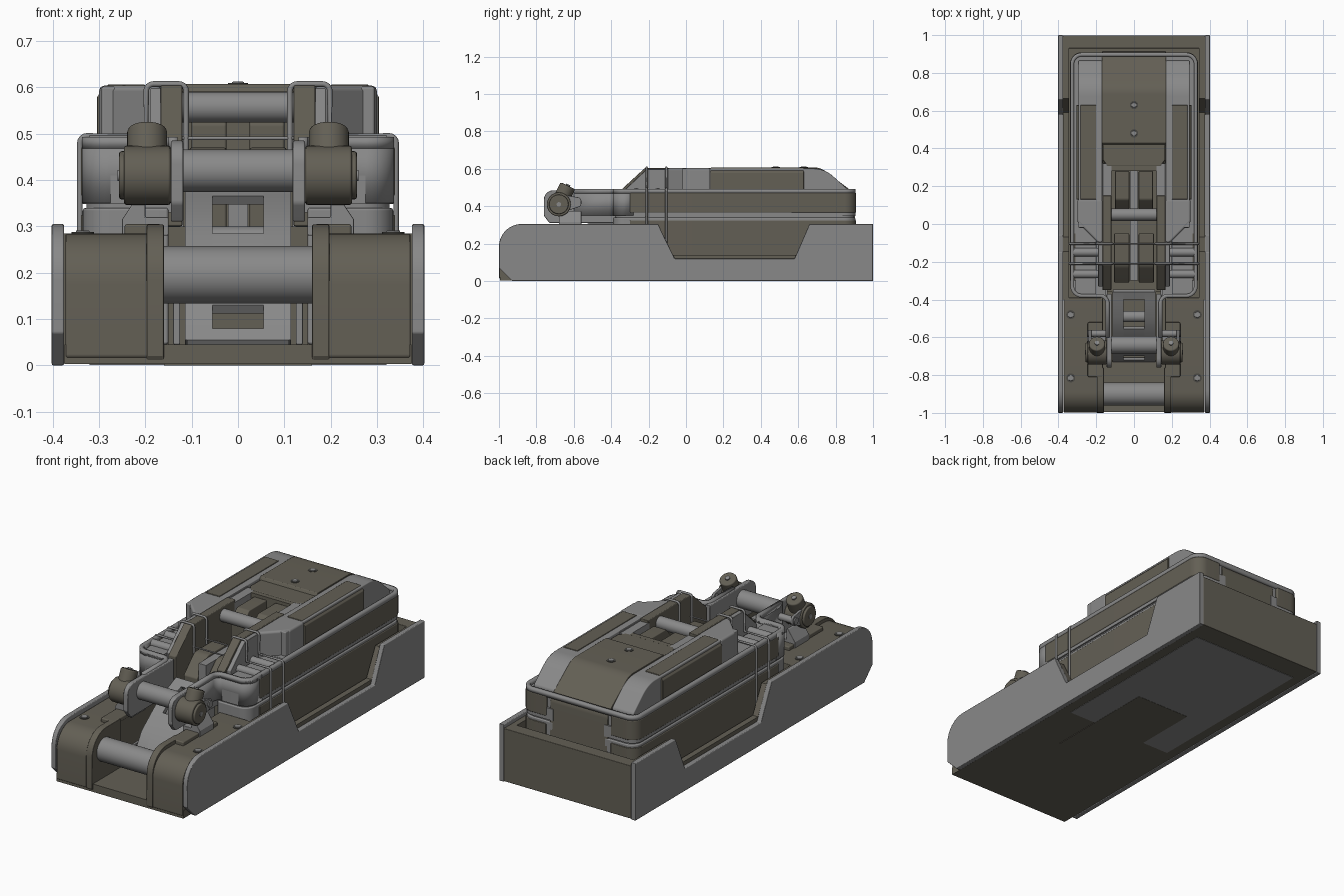
import bpy, bmesh, math
from mathutils import Vector

def material(name, c):
    m = bpy.data.materials.new(name)
    m.diffuse_color = (*c, 1)
    return m

BROWN = material("warm dark grey", (0.125, 0.115, 0.09))
GREY = material("mid grey", (0.25, 0.25, 0.25))
DARK = material("dark grey", (0.07, 0.068, 0.06))

def fillet(pts, closed=True, n=8):
    """Round the corners given as (a, b, radius); (a, b) stays sharp."""
    out, k = [], len(pts)
    for i, p in enumerate(pts):
        v = Vector(p[:2])
        if len(p) < 3 or (not closed and i in (0, k - 1)):
            out.append(v)
            continue
        d1 = (Vector(pts[i - 1][:2]) - v).normalized()
        d2 = (Vector(pts[(i + 1) % k][:2]) - v).normalized()
        half = d1.angle(d2) / 2
        t, w = p[2] / math.tan(half), math.sin(half)
        for j in range(n + 1):
            s = j / n
            a, b, c = (1 - s) ** 2, 2 * w * s * (1 - s), s * s
            out.append(((v + d1 * t) * a + v * b + (v + d2 * t) * c) / (a + b + c))
    return out

def finish(name, bm, mat, mirror=False, bevel=0.0, recalc=True):
    if recalc:
        bmesh.ops.recalc_face_normals(bm, faces=bm.faces)
    me = bpy.data.meshes.new(name)
    bm.to_mesh(me)
    bm.free()
    me.materials.append(mat)
    ob = bpy.data.objects.new(name, me)
    bpy.context.collection.objects.link(ob)
    if mirror:
        ob.modifiers.new("mirror", "MIRROR")
    if bevel:
        b = ob.modifiers.new("bevel", "BEVEL")
        b.width, b.segments, b.limit_method, b.angle_limit = bevel, 2, "ANGLE", 0.7
        b.harden_normals = True
    return ob

def to3(axis, p, h):
    return {"x": (h, p[0], p[1]), "y": (p[0], h, p[1]), "z": (p[0], p[1], h)}[axis]

def prism(name, axis, pts, lo, hi, mat, mirror=False, bevel=0.0):
    bm = bmesh.new()
    pts = fillet(pts)
    a = [bm.verts.new(to3(axis, p, lo)) for p in pts]
    b = [bm.verts.new(to3(axis, p, hi)) for p in pts]
    bm.faces.new(a)
    bm.faces.new(b[::-1])
    for i in range(len(a)):
        j = (i + 1) % len(a)
        bm.faces.new((a[i], b[i], b[j], a[j]))
    return finish(name, bm, mat, mirror, bevel)

def box(name, x, y, z, mat, mirror=False, bevel=0.0):
    return prism(name, "z", [(x[0], y[0]), (x[1], y[0]), (x[1], y[1]), (x[0], y[1])],
                 z[0], z[1], mat, mirror, bevel)

def rod(name, p, q, r, mat, mirror=False, bevel=0.0, seg=32):
    p, q = Vector(p), Vector(q)
    bm = bmesh.new()
    rot = (q - p).to_track_quat("Z", "Y").to_matrix().to_4x4()
    rot.translation = (p + q) / 2
    bmesh.ops.create_cone(bm, cap_ends=True, segments=seg, radius1=r, radius2=r,
                          depth=(q - p).length, matrix=rot)
    return finish(name, bm, mat, mirror, bevel)

def wall(name, path, z0, z1, thick, mat):
    bm = bmesh.new()
    pts = fillet(path, False)
    a = [bm.verts.new((*p, z0)) for p in pts]
    b = [bm.verts.new((*p, z1)) for p in pts]
    for i in range(len(a) - 1):
        bm.faces.new((a[i], a[i + 1], b[i + 1], b[i]))
    ob = finish(name, bm, mat, recalc=False)
    s = ob.modifiers.new("thickness", "SOLIDIFY")
    s.thickness, s.offset = thick, -1

# --- base: side plates, front blocks, tray ---
notch = [(0.66, 0.305), (0.58, 0.12), (-0.06, 0.12), (-0.15, 0.305)]
prism("side_plate", "x", [(-0.93, 0), (1, 0), (1, 0.305)] + notch +
      [(-1, 0.305, 0.12), (-1, 0.07)], 0.375, 0.402, GREY, True, 0.004)
prism("tray_wall", "x", [(-0.4, 0.004), (0.99, 0.004), (0.99, 0.285), (0.665, 0.285), (0.59, 0.14),
      (-0.07, 0.14), (-0.145, 0.285), (-0.4, 0.285)], 0.345, 0.376, BROWN, True)
prism("front_block", "x", [(-0.98, 0.003), (-0.39, 0.003), (-0.39, 0.285), (-0.998, 0.285, 0.11),
      (-0.998, 0.02)], 0.165, 0.372, BROWN, True, 0.004)
prism("roller_cheek", "x", [(-0.99, 0.004), (-0.76, 0.004), (-0.76, 0.304), (-1, 0.304, 0.12),
      (-1, 0.02)], 0.16, 0.197, BROWN, True, 0.003)
box("base_floor", (-0.374, 0.374), (-0.995, 0.98), (0.003, 0.045), BROWN)
box("back_wall", (-0.376, 0.376), (0.93, 0.998), (0.003, 0.285), BROWN, False, 0.003)
box("bottom_panel", (-0.32, 0.32), (-0.12, 0.88), (0.001, 0.01), GREY)
box("bottom_patch", (-0.16, 0.16), (-0.4, 0.23), (0, 0.009), BROWN)
rod("front_roller", (-0.165, -0.9, 0.195), (0.165, -0.9, 0.195), 0.062, GREY)
for i, y in enumerate((-0.48, -0.815)):
    rod(f"deck_screw_{i}", (0.335, y, 0.27), (0.335, y, 0.288), 0.024, DARK, True)
    rod(f"deck_screw_head_{i}", (0.335, y, 0.27), (0.335, y, 0.291), 0.017, GREY, True, 0.002, 6)

# --- lower and upper case ---
half = [(0.15, -0.39), (0.335, -0.39, 0.06), (0.335, 0.905, 0.06), (0.15, 0.905)]
band = [(0.2, -0.3), (0.339, -0.3), (0.339, 0.909, 0.062), (0.19, 0.909)]
prism("lower_case", "z", half, 0.045, 0.34, GREY, True, 0.006)
prism("lower_band", "z", band, 0.06, 0.325, BROWN, True, 0.004)
prism("case_seam", "z", [(0.14, -0.38), (0.327, -0.38, 0.06), (0.327, 0.897, 0.06), (0.14, 0.897)],
      0.33, 0.36, GREY, True)
prism("upper_case_floor", "z", half, 0.348, 0.41, GREY, True)
prism("upper_case_rear", "z", [(0.15, -0.05), (0.325, -0.05), (0.325, 0.895, 0.05), (0.15, 0.895)],
      0.4, 0.475, GREY, True)
prism("upper_band", "z", band, 0.365, 0.472, BROWN, True, 0.006)
box("band_clearance_floor", (0.2, 0.31), (-0.37, -0.02), (0.4, 0.474), GREY, True)
wall("upper_rim", [(0.15, -0.6), (0.15, -0.39, 0.03), (0.337, -0.39, 0.06), (0.337, 0.907, 0.06),
     (-0.337, 0.907, 0.06), (-0.337, -0.39, 0.06), (-0.15, -0.39, 0.03), (-0.15, -0.6)],
     0.468, 0.493, 0.02, GREY)
wall("front_rim", [(0.15, -0.6), (0.15, -0.39, 0.03), (0.337, -0.39, 0.06), (0.337, -0.28)],
     0.35, 0.49, 0.02, GREY)
wall("front_rim_left", [(-0.337, -0.28), (-0.337, -0.39, 0.06), (-0.15, -0.39, 0.03), (-0.15, -0.6)],
     0.35, 0.49, 0.02, GREY)

# --- hood ---
prism("hood_centre", "x", [(0.31, 0.3), (0.31, 0.555), (0.34, 0.58), (0.415, 0.58), (0.43, 0.607),
      (0.72, 0.607, 0.1), (0.90, 0.47, 0.06), (0.912, 0.06), (0.4, 0.06)], -0.17, 0.17, BROWN, False, 0.003)
prism("hood_lip", "z", [(-0.14, 0.305), (0.14, 0.305), (0.165, 0.34), (0.165, 0.43), (-0.165, 0.43),
      (-0.165, 0.34)], 0.56, 0.592, BROWN, False, 0.006)
prism("hood_side", "x", [(-0.02, 0.44), (-0.02, 0.602), (0.74, 0.602, 0.16), (0.865, 0.49, 0.02),
      (0.865, 0.44)], 0.168, 0.295, GREY, True, 0.006)
prism("hood_front_corner", "z", [(0.165, -0.1), (0.19, -0.1), (0.3, 0.01), (0.3, 0.132),
      (0.165, 0.132)], 0.44, 0.604, GREY, True, 0.03)
prism("hood_side_panel", "y", [(0.2, 0.47), (0.304, 0.47), (0.304, 0.58), (0.28, 0.606), (0.2, 0.606)],
      0.13, 0.63, BROWN, True, 0.003)
for i, y in enumerate((0.48, 0.63)):
    rod(f"hood_screw_{i}", (0, y, 0.59), (0, y, 0.609), 0.022, DARK)
    rod(f"hood_screw_head_{i}", (0, y, 0.59), (0, y, 0.612), 0.015, GREY, False, 0.002, 6)

# --- central channel ---
slope = [(-0.35, 0.3), (-0.35, 0.485), (-0.22, 0.604), (0.15, 0.604), (0.15, 0.3)]
prism("channel_rib", "x", slope, 0.12, 0.167, BROWN, True, 0.004)
prism("channel_rib_edge", "x", [(-0.33, 0.3), (-0.33, 0.485), (-0.21, 0.598), (0.32, 0.598),
      (0.32, 0.3)], 0.165, 0.19, GREY, True, 0.003)
box("channel_inner_wall", (0.118, 0.168), (0.14, 0.32), (0.3, 0.59), GREY, True)
box("channel_floor", (-0.15, 0.15), (-0.36, 0.32), (0.045, 0.3), BROWN)
box("channel_spine", (-0.022, 0.022), (-0.3, 0.31), (0.28, 0.46), GREY)
box("channel_back", (-0.12, 0.12), (0.28, 0.32), (0.28, 0.59), BROWN)
prism("rear_block", "x", [(0.08, 0.28), (0.08, 0.52), (0.13, 0.575, 0.02), (0.28, 0.575), (0.28, 0.28)],
      0.025, 0.1, BROWN, True, 0.005)
prism("front_inner_block", "x", [(-0.31, 0.28), (-0.31, 0.38), (-0.22, 0.47, 0.05), (-0.05, 0.47),
      (-0.05, 0.28)], 0.025, 0.105, BROWN, True, 0.005)
rod("upper_roller", (-0.12, 0.05, 0.557), (0.12, 0.05, 0.557), 0.033, GREY)
for i, y in enumerate((-0.15, -0.265)):
    rod(f"side_pin_{i}", (0.185, y, 0.475), (0.32, y, 0.475), 0.022, GREY, True)

# --- wire loops over the case ---
def wire(name, path, r=0.006):
    cu = bpy.data.curves.new(name, "CURVE")
    cu.dimensions, cu.bevel_depth, cu.bevel_resolution = "3D", r, 2
    sp = cu.splines.new("POLY")
    sp.points.add(len(path) - 1)
    for pt, p in zip(sp.points, path):
        pt.co = (*p, 1)
    cu.materials.append(GREY)
    bpy.context.collection.objects.link(bpy.data.objects.new(name, cu))

for y in (-0.21, -0.105):
    for s in (1, -1):
        loop = fillet([(0.341, 0.1), (0.341, 0.495, 0.015), (0.198, 0.495), (0.198, 0.607, 0.015),
                       (0.112, 0.607, 0.015), (0.112, 0.4)], False, 4)
        wire("side_wire", [(s * a, y, b) for a, b in loop])
    wire("cross_wire", [(-0.12, y, 0.49), (0.12, y, 0.49)], 0.004)

# --- hinge arms, roller and curved link ---
prism("hinge_arm", "x", [(-0.73, 0.31), (-0.76, 0.35, 0.02), (-0.76, 0.485, 0.05), (-0.37, 0.485),
      (-0.37, 0.31)], 0.118, 0.145, GREY, True, 0.004)
rod("hinge_roller", (-0.125, -0.64, 0.42), (0.125, -0.64, 0.42), 0.046, GREY)
path = [(-0.36, 0.385), (-0.4, 0.365), (-0.49, 0.332), (-0.555, 0.285), (-0.65, 0.21), (-0.7, 0.13),
        (-0.72, 0.08), (-0.73, 0.055)]
def strip(name, i, j, x0, x1, mirror):
    seg = path[i:j + 1]
    prism(name, "x", seg + [(a + 0.012, b - 0.018) for a, b in seg[::-1]], x0, x1, GREY, mirror)
strip("link_side", 0, 7, 0.055, 0.11, True)
for i, j in ((0, 1), (3, 5), (6, 7)):
    strip("link_bridge", i, j, -0.056, 0.056, False)
prism("link_flange", "x", path + [(-0.36, 0.045)], 0.1, 0.114, GREY, True)
box("slot_support", (0.125, 0.14), (-0.74, -0.4), (0.045, 0.15), GREY, True, 0.003)
rod("link_inner_roller", (-0.1, -0.49, 0.27), (0.1, -0.49, 0.27), 0.03, GREY)

# --- side knobs on brackets ---
prism("knob_bracket", "y", [(0.15, 0.28), (0.25, 0.28), (0.25, 0.315), (0.21, 0.375), (0.2, 0.375),
      (0.2, 0.32), (0.15, 0.32)], -0.68, -0.56, GREY, True, 0.003)
box("bracket_foot", (0.165, 0.245), (-0.81, -0.52), (0.28, 0.305), BROWN, True, 0.006)
rod("knob_hub", (0.145, -0.68, 0.41), (0.246, -0.68, 0.41), 0.064, BROWN, True, 0.006)
rod("knob_hub_cap", (0.24, -0.68, 0.41), (0.257, -0.68, 0.41), 0.052, BROWN, True, 0.006)
rod("knob_hub_pin", (0.25, -0.68, 0.41), (0.26, -0.68, 0.41), 0.012, GREY, True)
rod("knob_barrel", (0.196, -0.68, 0.41), (0.196, -0.632, 0.51), 0.043, BROWN, True, 0.008)
rod("knob_barrel_pin", (0.196, -0.68, 0.41), (0.196, -0.629, 0.516), 0.012, GREY, True)
prism("knob_lever", "x", [(-0.68, 0.36), (-0.56, 0.4, 0.018), (-0.56, 0.445, 0.018), (-0.68, 0.465)],
      0.225, 0.24, GREY, True, 0.003)
rod("lever_pin", (0.14, -0.58, 0.42), (0.246, -0.58, 0.42), 0.018, GREY, True)

# --- smooth the curved faces, keep edges sharp ---
bpy.ops.object.select_all(action="DESELECT")
for ob in bpy.context.collection.objects:
    if ob.type == "MESH":
        ob.select_set(True)
        bpy.context.view_layer.objects.active = ob
bpy.ops.object.shade_smooth_by_angle(angle=math.radians(30))
